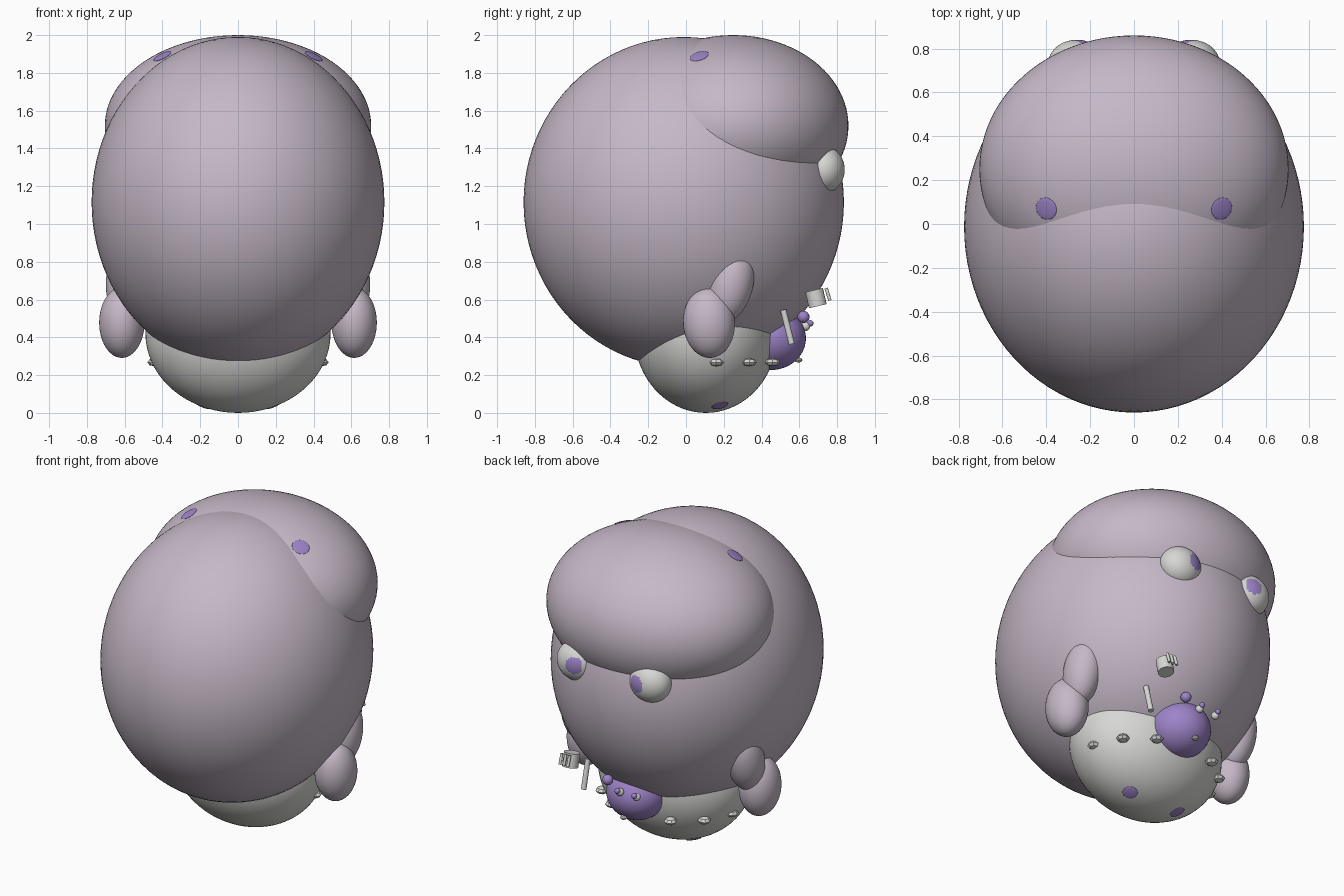
import bpy, math
from mathutils import Vector

if "Cube" in bpy.data.objects:
    bpy.data.objects.remove(bpy.data.objects["Cube"])


def material(name, rgb):
    m = bpy.data.materials.new(name)
    m.diffuse_color = (*rgb, 1)
    m.use_nodes = True
    m.node_tree.nodes["Principled BSDF"].inputs["Base Color"].default_value = m.diffuse_color
    return m


MAUVE = material("mauve", (0.56, 0.48, 0.57))
WHITE = material("off_white", (0.68, 0.68, 0.66))
PURPLE = material("purple", (0.34, 0.23, 0.58))


def finish(name, mat, smooth=True):
    o = bpy.context.object
    o.name = name
    o.data.materials.append(mat)
    if smooth:
        bpy.ops.object.shade_smooth_by_angle(angle=math.radians(40))
    return o


def ball(name, loc, radii, mat, rot=(0, 0, 0), seg=48, smooth=True):
    bpy.ops.mesh.primitive_uv_sphere_add(segments=seg, ring_count=seg // 2, radius=1,
                                         location=loc, rotation=rot)
    bpy.context.object.scale = radii
    return finish(name, mat, smooth)


def rod(name, a, b, r, mat):
    a, b = Vector(a), Vector(b)
    d = b - a
    bpy.ops.mesh.primitive_cylinder_add(vertices=24, radius=r, depth=d.length,
                                        location=(a + b) / 2,
                                        rotation=d.to_track_quat('Z', 'Y').to_euler())
    return finish(name, mat)


def spot(name, centre, radii, x, y, up, size):
    """Thin oval lying on the upper or lower surface of an ellipsoid."""
    c, r = Vector(centre), Vector(radii)
    u, v = (x - c.x) / r.x, (y - c.y) / r.y
    z = c.z + up * r.z * math.sqrt(1 - u * u - v * v)
    p = Vector((x, y, z))
    n = Vector([(p[i] - c[i]) / r[i] ** 2 for i in range(3)])
    ball(name, p, (size, size, 0.007), PURPLE, n.to_track_quat('Z', 'Y').to_euler(), 24)


# Main masses
BROW = ((0, 0.25, 1.52), (0.705, 0.61, 0.48))
POD = ((0, 0.105, 0.42), (0.49, 0.38, 0.42))
ball("body", (0, -0.012, 1.115), (0.775, 0.848, 0.875), MAUVE, seg=96)
ball("brow", *BROW, MAUVE, seg=96)
ball("lower_pod", *POD, WHITE, seg=72)

for s, side in ((1, "right"), (-1, "left")):
    # Eye with the pupil painted on nearby faces
    eye = ball(side + "_eye", (s * 0.26, 0.73, 1.288), (0.132, 0.11, 0.125), WHITE, seg=64)
    eye.data.materials.append(PURPLE)
    look = Vector((-s * 0.30, 0.95, 0.08)).normalized()
    for f in eye.data.polygons:
        if f.center.normalized().dot(look) > math.cos(0.43):
            f.material_index = 1
    # Arm in two rounded segments
    ball(side + "_upper_arm", (s * 0.59, 0.235, 0.68), (0.11, 0.12, 0.205), MAUVE,
         (math.radians(-14), 0, 0))
    ball(side + "_hand", (s * 0.615, 0.122, 0.478), (0.12, 0.137, 0.187), MAUVE,
         (math.radians(3), 0, 0))
    # Painted spots above and below
    spot(side + "_top_spot", *BROW, s * 0.4, 0.07, 1, 0.052)
    spot(side + "_bottom_spot", *POD, s * 0.18, 0.18, -1, 0.045)
    # Studs around the pod
    for i, (x, y) in enumerate(((0.44, 0.16), (0.365, 0.335), (0.21, 0.458))):
        ball(f"{side}_stud_{i}", (s * x, y, 0.268), (0.04, 0.04, 0.022), WHITE,
             seg=8, smooth=False)

# Purple belly dome and its small stud
ball("belly_dome", (0.03, 0.45, 0.395), (0.185, 0.185, 0.168), PURPLE)
ball("dome_stud", (0.03, 0.595, 0.28), (0.022, 0.022, 0.014), WHITE, seg=8, smooth=False)

# Small balls on the dome
ball("large_bead", (0.124, 0.622, 0.508), (0.032, 0.032, 0.032), PURPLE, seg=24)
for i, x in enumerate((0.03, -0.09)):
    ball(f"bead_base_{i}", (x, 0.633, 0.458), (0.024, 0.024, 0.024), WHITE, seg=24)
    ball(f"bead_tip_{i}", (x, 0.658, 0.474), (0.017, 0.017, 0.017), PURPLE, seg=24)

# Stick and drum with thin bars
rod("stick", (0.34, 0.515, 0.545), (0.34, 0.56, 0.365), 0.016, WHITE)
rod("drum", (0.34, 0.698, 0.565), (0.34, 0.678, 0.65), 0.048, WHITE)
for i, x in enumerate((0.312, 0.34, 0.368)):
    rod(f"drum_bar_{i}", (x, 0.762, 0.595), (x, 0.742, 0.66), 0.009, WHITE)
